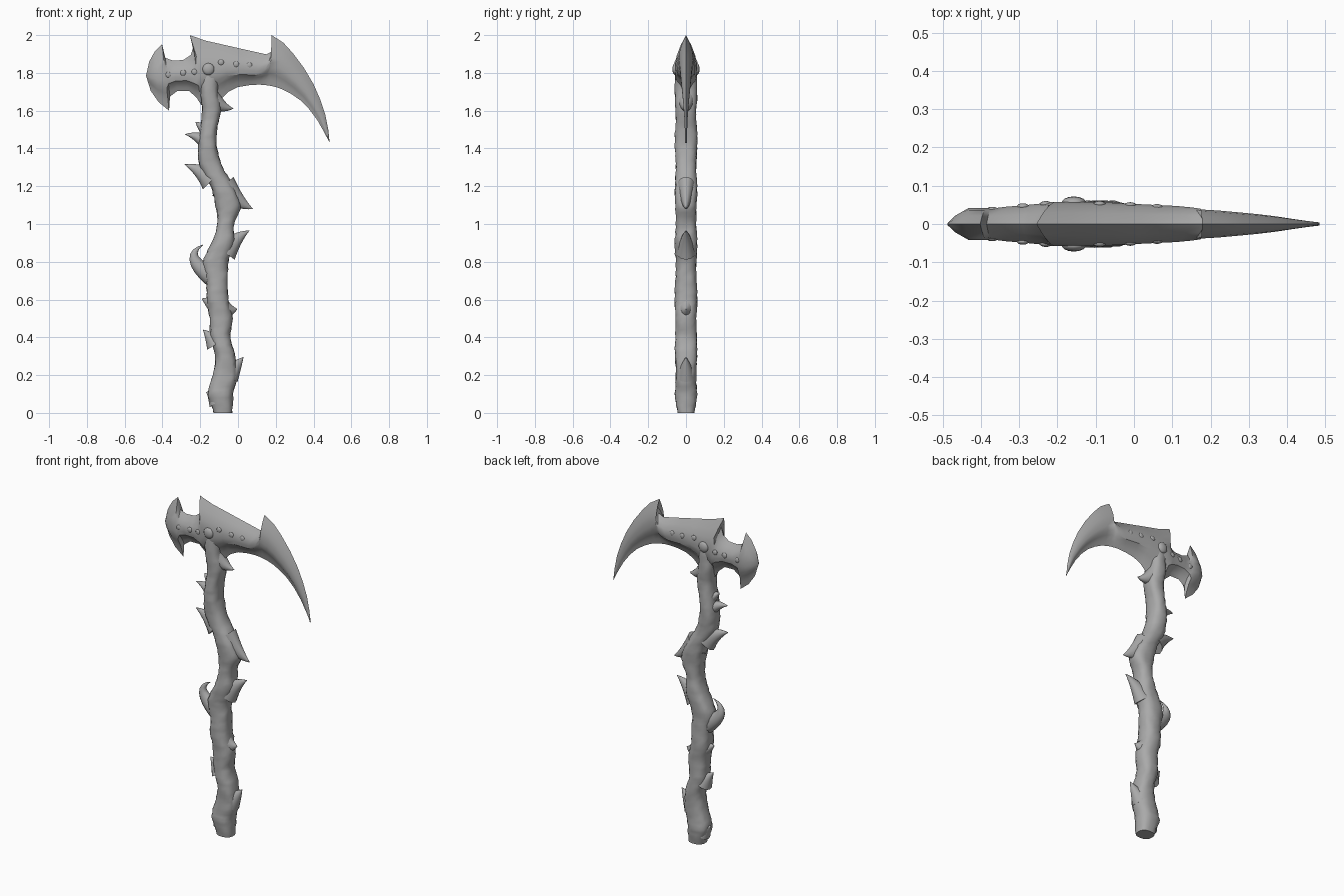
import bpy, bmesh, math, random
from mathutils import Vector

random.seed(4)
if "Cube" in bpy.data.objects:
    bpy.data.objects.remove(bpy.data.objects["Cube"])

grey = bpy.data.materials.new("bone_grey")
grey.use_nodes = True
colour = (0.4, 0.4, 0.4, 1)
grey.diffuse_color = colour
grey.node_tree.nodes["Principled BSDF"].inputs["Base Color"].default_value = colour


def loft(name, rings, angle=40):
    """Skin a list of equal closed rings, cap both ends and shade."""
    bm = bmesh.new()
    rows = [[bm.verts.new(p) for p in ring] for ring in rings]
    n = len(rows[0])
    for a, b in zip(rows, rows[1:]):
        for i in range(n):
            j = (i + 1) % n
            bm.faces.new((a[i], a[j], b[j], b[i]))
    bm.faces.new(rows[0])
    bm.faces.new(rows[-1])
    bmesh.ops.remove_doubles(bm, verts=bm.verts, dist=0.0004)
    bmesh.ops.recalc_face_normals(bm, faces=bm.faces)
    return finish(name, bm, angle)


def finish(name, bm, angle):
    mesh = bpy.data.meshes.new(name)
    bm.to_mesh(mesh)
    bm.free()
    mesh.materials.append(grey)
    ob = bpy.data.objects.new(name, mesh)
    bpy.context.collection.objects.link(ob)
    bpy.ops.object.select_all(action="DESELECT")
    ob.select_set(True)
    bpy.context.view_layer.objects.active = ob
    bpy.ops.object.shade_smooth_by_angle(angle=math.radians(angle))
    return ob


def spline(a, b, c, d, t):
    return b + 0.5 * t * (c - a + t * (2*a - 5*b + 4*c - d + t * (3*(b - c) + d - a)))


def power(v, e):
    return math.copysign(abs(v) ** e, v)


# Gnarled handle: left and right edge at every tenth of height
edges = [(-.13, -.03), (-.16, -.025), (-.135, -.005), (-.12, -.015), (-.145, -.04),
         (-.15, -.03), (-.165, -.05), (-.17, -.055), (-.185, -.05), (-.14, -.02),
         (-.11, -.02), (-.12, .015), (-.145, -.025), (-.2, -.08), (-.21, -.11),
         (-.2, -.11), (-.19, -.09), (-.2, -.105), (-.2, -.1)]
rings = []
SIDES, STEPS = 18, 5
for k in range((len(edges) - 1) * STEPS + 1):
    i, t = divmod(k / STEPS, 1)
    near = [edges[min(max(int(i) + o, 0), len(edges) - 1)] for o in (-1, 0, 1, 2)]
    left, right = (spline(*[e[s] for e in near], t) for s in (0, 1))
    z = k / STEPS / 10
    depth = 0.045 + 0.012 * min(z / 0.1, 1) + 0.003 * math.sin(z * 23)
    ring = []
    for s in range(SIDES):
        a = math.tau * s / SIDES
        bump = 1 + (random.uniform(-.05, .05) if k else 0)
        ring.append(((left + right) / 2 + bump * (right - left) / 2 * power(math.cos(a), .8),
                     bump * depth * power(math.sin(a), .8), z))
    rings.append(ring)
loft("handle", rings, 60)


def thorn(name, root, bend, tip, radius, depth=0.05):
    """Curved spike, broad across the handle and tapering to a point."""
    p, q, r = (Vector((x, 0, z)) for x, z in (root, bend, tip))
    rings = []
    for k in range(9):
        t = k / 8
        centre = p * (1 - t)**2 + q * 2 * t * (1 - t) + r * t * t
        along = ((q - p) * (1 - t) + (r - q) * t).normalized()
        side = Vector((along.z, 0, -along.x))
        size = max((1 - t) ** 0.9, 0.02)
        rings.append([centre + side * radius * size * math.cos(a)
                      + Vector((0, depth * size * math.sin(a), 0))
                      for a in (math.tau * s / 12 for s in range(12))])
    loft(name, rings, 50)


# Thorns, from the foot up
thorn("thorn_foot_left", (-.11, .06), (-.14, .1), (-.168, .11), .05)
thorn("thorn_low_right", (-.05, .2), (-.01, .25), (.028, .295), .06)
thorn("thorn_low_left", (-.12, .36), (-.15, .41), (-.185, .44), .05)
thorn("thorn_mid_right", (-.08, .55), (-.04, .54), (-.005, .55), .065)
thorn("thorn_mid_left", (-.12, .57), (-.16, .59), (-.19, .605), .05)
thorn("hook_left", (-.14, .72), (-.3, .83), (-.185, .89), .05, .04)
thorn("thorn_grip_right", (-.07, .85), (-.01, .93), (.06, .965), .065)
thorn("thorn_guard_right", (-.08, 1.2), (0, 1.11), (.078, 1.08), .075)
thorn("thorn_neck_left", (-.14, 1.23), (-.2, 1.29), (-.282, 1.315), .065)
thorn("thorn_upper_left", (-.15, 1.42), (-.21, 1.47), (-.28, 1.475), .05)
thorn("thorn_upper_nub", (-.16, 1.49), (-.2, 1.52), (-.225, 1.54), .04)
thorn("thorn_upper_right", (-.14, 1.66), (-.08, 1.61), (-.025, 1.612), .055)

# Head: upper and lower edge points with half thickness, scythe tip to axe edge
stations = [
    (.485, 1.43, .485, 1.43, .004), (.478, 1.5, .455, 1.488, .006),
    (.462, 1.58, .42, 1.55, .009), (.435, 1.66, .375, 1.61, .014),
    (.4, 1.74, .33, 1.655, .02), (.35, 1.825, .28, 1.69, .026),
    (.29, 1.905, .235, 1.713, .031), (.24, 1.96, .2, 1.725, .035),
    (.178, 2.0, .17, 1.732, .038), (.198, 1.955, .14, 1.736, .04),
    (.185, 1.915, .11, 1.738, .043), (.15, 1.898, .06, 1.735, .047),
    (.02, 1.927, 0, 1.725, .052), (-.08, 1.95, -.05, 1.70, .056),
    (-.17, 1.97, -.09, 1.66, .058), (-.255, 2.0, -.14, 1.63, .058),
    (-.236, 1.94, -.195, 1.63, .057), (-.25, 1.895, -.22, 1.67, .054),
    (-.29, 1.868, -.26, 1.705, .05), (-.345, 1.865, -.32, 1.705, .045),
    (-.385, 1.88, -.36, 1.675, .04), (-.402, 1.952, -.365, 1.6, .042),
    (-.44, 1.915, -.42, 1.645, .042), (-.47, 1.86, -.462, 1.705, .022),
    (-.487, 1.785, -.487, 1.785, .003)]
# Section: height fraction against thickness, hollow ground along the lower edge
section = [(0, 0), (.12, .2), (.24, .5), (.33, .9), (.45, 1), (.58, 1), (.7, .86), (.85, .5), (1, 0)]
outline = [(f, w) for f, w in section] + [(f, -w) for f, w in section[-2:0:-1]]
loft("blade_head", [[(bx + (tx - bx) * f, w * t, bz + (tz - bz) * f) for f, w in outline]
                    for tx, tz, bx, bz, t in stations], 35)


# Studs on both faces of the head
def stud(name, x, z, y, radius):
    for label, side in (("front", -1), ("back", 1)):
        bm = bmesh.new()
        bmesh.ops.create_uvsphere(bm, u_segments=14, v_segments=8, radius=radius)
        bmesh.ops.scale(bm, verts=bm.verts, vec=(1, .5, 1))
        bmesh.ops.translate(bm, verts=bm.verts, vec=(x, side * y, z))
        finish(f"{name}_{label}", bm, 60)


stud("main_stud", -.157, 1.82, .056, .032)
for k, (x, z, y) in enumerate([(-.09, 1.855, .052), (-.01, 1.845, .049), (.06, 1.84, .044),
                               (-.23, 1.805, .052), (-.29, 1.8, .046), (-.37, 1.79, .037)]):
    stud(f"small_stud_{k + 1}", x, z, y, .016)
